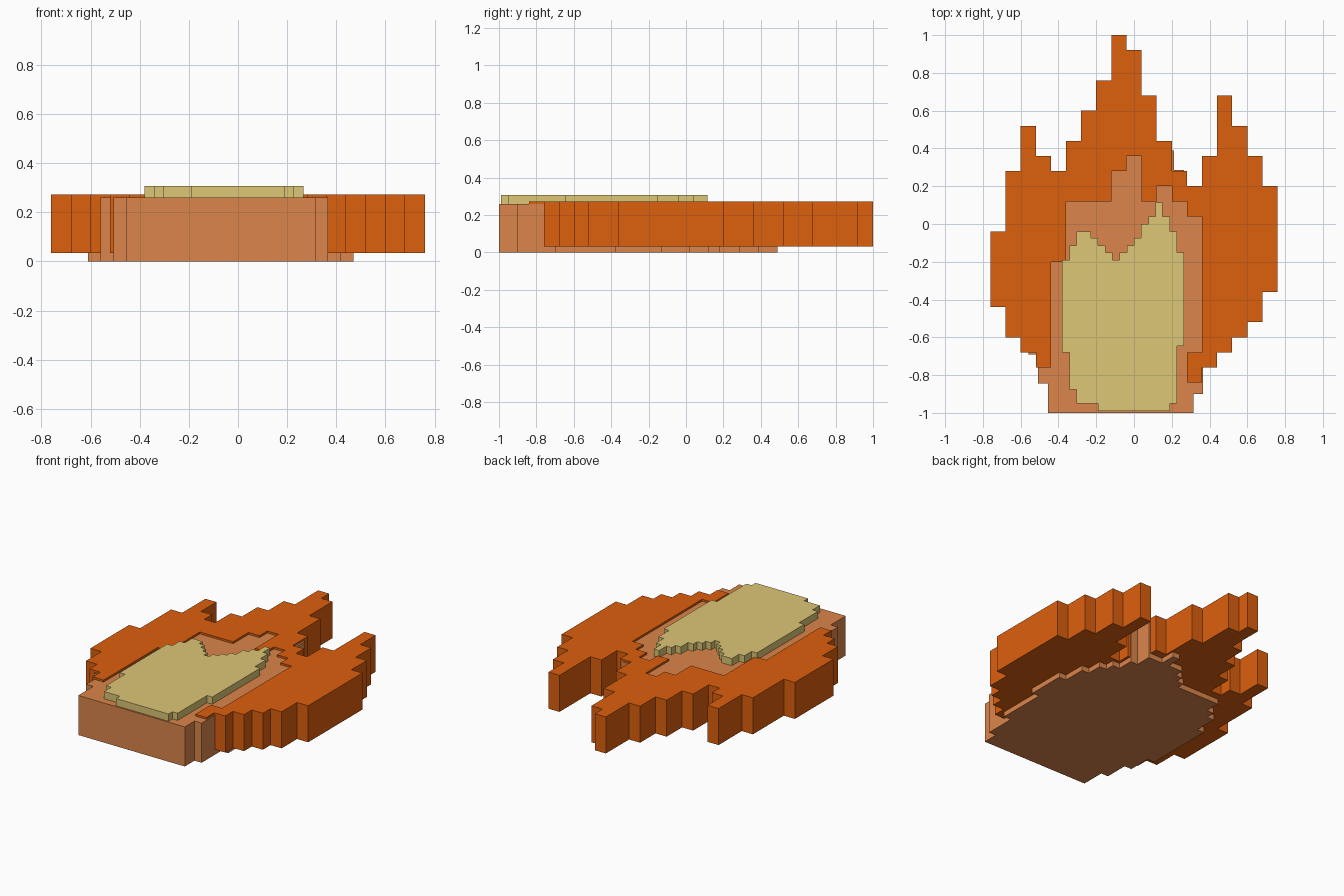
import bpy, bmesh

if "Cube" in bpy.data.objects:
    bpy.data.objects.remove(bpy.data.objects["Cube"])


def stair(x, step, ys):
    """Stepped path: one flat tread per value in ys."""
    pts = []
    for i, y in enumerate(ys):
        pts += [(x + i * step, y), (x + (i + 1) * step, y)]
    return pts


def tidy(pts):
    """Drop repeated and collinear points of an axis-aligned outline."""
    pts = [(round(x, 4), round(y, 4)) for x, y in pts]
    pts = [p for i, p in enumerate(pts) if p != pts[i - 1]]
    n = len(pts)
    return [p for i, p in enumerate(pts)
            if not any(pts[i - 1][k] == p[k] == pts[(i + 1) % n][k] for k in (0, 1))]


def extrude(name, pts, z0, z1, color):
    bm = bmesh.new()
    face = bm.faces.new([bm.verts.new((x, y, z0)) for x, y in tidy(pts)])
    top = bmesh.ops.extrude_face_region(bm, geom=[face])
    bmesh.ops.translate(bm, vec=(0, 0, z1 - z0),
                        verts=[v for v in top["geom"] if isinstance(v, bmesh.types.BMVert)])
    bmesh.ops.recalc_face_normals(bm, faces=bm.faces)
    mesh = bpy.data.meshes.new(name)
    bm.to_mesh(mesh)
    bm.free()
    obj = bpy.data.objects.new(name, mesh)
    bpy.context.collection.objects.link(obj)
    mat = bpy.data.materials.new(name + "_color")
    mat.diffuse_color = (*color, 1)
    mat.use_nodes = True
    mat.node_tree.nodes["Principled BSDF"].inputs["Base Color"].default_value = mat.diffuse_color
    mesh.materials.append(mat)
    return obj


def columns(x, step, tops, bottoms):
    """Closed outline from column tops and bottoms."""
    return stair(x, step, tops) + stair(x, step, bottoms)[::-1]


# Outer flame: horseshoe outline, open at the front
outer = (stair(-.76, .08, [-.04, .28, .52, .36, .28, .44, .60, .76, 1.0, .92,
                           .68, .44, .28, .20, .36, .68, .52, .36, .20])
         + stair(.76, -.08, [-.36, -.52, -.60, -.68, -.76, -.84])
         + [(.28, -.68), (.36, -.68)]
         + stair(.36, -.08, [.04, .12, .20, .12, .36, .28, .12, .12, .12, -.20])
         + stair(-.44, -.08, [-.76, -.68, -.60, -.44]))
extrude("outer_flame", outer, .033, .272, (.72, .115, .004))

# Middle flame: solid slab filling the horseshoe
middle = columns(-.61, .0514,
                 [-.08, .07, .13] + [.23] * 6 + [.28, .33, .39, .39, .49, .39, .39,
                                                 .285, .18, .12, .02, -.13],
                 [-.54, -.69, -.845] + [-1.0] * 15 + [-.9, -.7, -.38])
extrude("middle_flame", middle, 0, .259, (.71, .235, .07))

# Flame core: thin raised plate
core = columns(-.38, .038,
               [-.19, -.115, -.04, -.04, -.075, -.115, -.15, -.19, -.15, -.115,
                -.075, 0, .04, .115, .04, -.04, -.15],
               [-.68, -.875] + [-.95] * 3 + [-.99] * 10 + [-.95, -.645])
extrude("flame_core", core, .24, .306, (.72, .57, .18))
